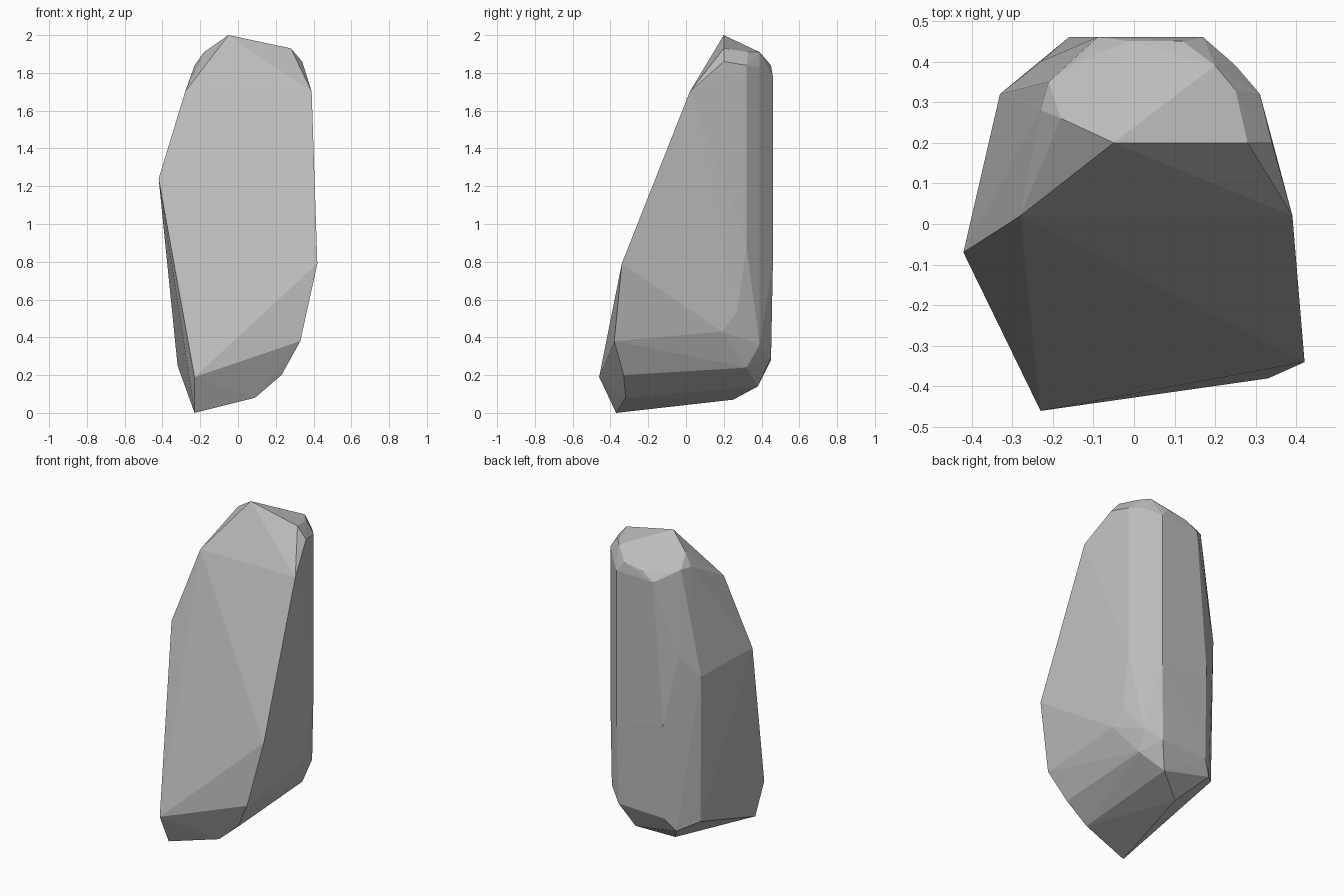
import bpy
import bmesh

# Remove the default cube only
default_cube = bpy.data.objects.get("Cube")
if default_cube is not None:
    bpy.data.objects.remove(default_cube, do_unlink=True)


def make_material(name, colour):
    """Plain flat material shared by the viewport and the render."""
    material = bpy.data.materials.new(name)
    material.use_nodes = True
    material.diffuse_color = colour
    shader = material.node_tree.nodes["Principled BSDF"]
    shader.inputs["Base Color"].default_value = colour
    shader.inputs["Roughness"].default_value = 0.9
    return material


def make_faceted_stone(name, corner_groups, material):
    """Wrap a tight flat-faced skin around the chipped corners of a stone."""
    bm = bmesh.new()
    for corners in corner_groups:
        for corner in corners:
            bm.verts.new(corner)
    hull = bmesh.ops.convex_hull(bm, input=bm.verts, use_existing_faces=False)

    # Discard corners that ended up inside the skin
    inside = {item for item in hull["geom_interior"] + hull["geom_unused"]
              if isinstance(item, bmesh.types.BMVert)}
    bmesh.ops.delete(bm, geom=list(inside), context="VERTS")
    bmesh.ops.recalc_face_normals(bm, faces=bm.faces)

    mesh = bpy.data.meshes.new(name)
    bm.to_mesh(mesh)
    bm.free()
    mesh.materials.append(material)
    for polygon in mesh.polygons:
        polygon.use_smooth = False

    stone = bpy.data.objects.new(name, mesh)
    bpy.context.collection.objects.link(stone)
    return stone


# Broad sloping front slab
front_slab = [
    (-.05, .2, 2), (.28, .2, 1.93), (.39, .02, 1.7), (-.28, .02, 1.7),
    (-.42, -.07, 1.24), (.42, -.34, .79), (.33, -.38, .38), (-.23, -.46, .19),
]

# Chipped crown, right shoulder then left shoulder
crown = [
    (.34, .2, 1.86), (.25, .33, 1.91), (.2, .39, 1.91), (.12, .45, 1.84),
    (-.01, .45, 1.82), (-.14, .4, 1.82), (-.21, .35, 1.84),
    (-.23, .28, 1.84), (-.18, .26, 1.91),
]

# Long upright ridges on the back and sides
ridges = [
    (.31, .32, 1.84), (.25, .39, 1.83), (.17, .46, 1.78), (-.09, .46, 1.77),
    (.31, .32, .88), (.17, .46, .79), (-.16, .46, .88),
    (-.23, .4, 1.31), (-.33, .32, 1.18),
]

# Undercut foot
foot = [
    (.31, .27, .53), (.32, .19, .43), (.25, .39, .36), (.23, .32, .24),
    (.16, .45, .29), (-.16, .45, .28), (-.32, .31, .25), (-.22, .41, .2),
    (.09, .38, .14), (-.1, .25, .07), (.23, -.33, .2), (.09, -.32, .08),
    (-.23, -.37, 0),
]

stone_grey = make_material("stone grey", (.5, .5, .5, 1))
make_faceted_stone("standing_rock", [front_slab, crown, ridges, foot], stone_grey)
